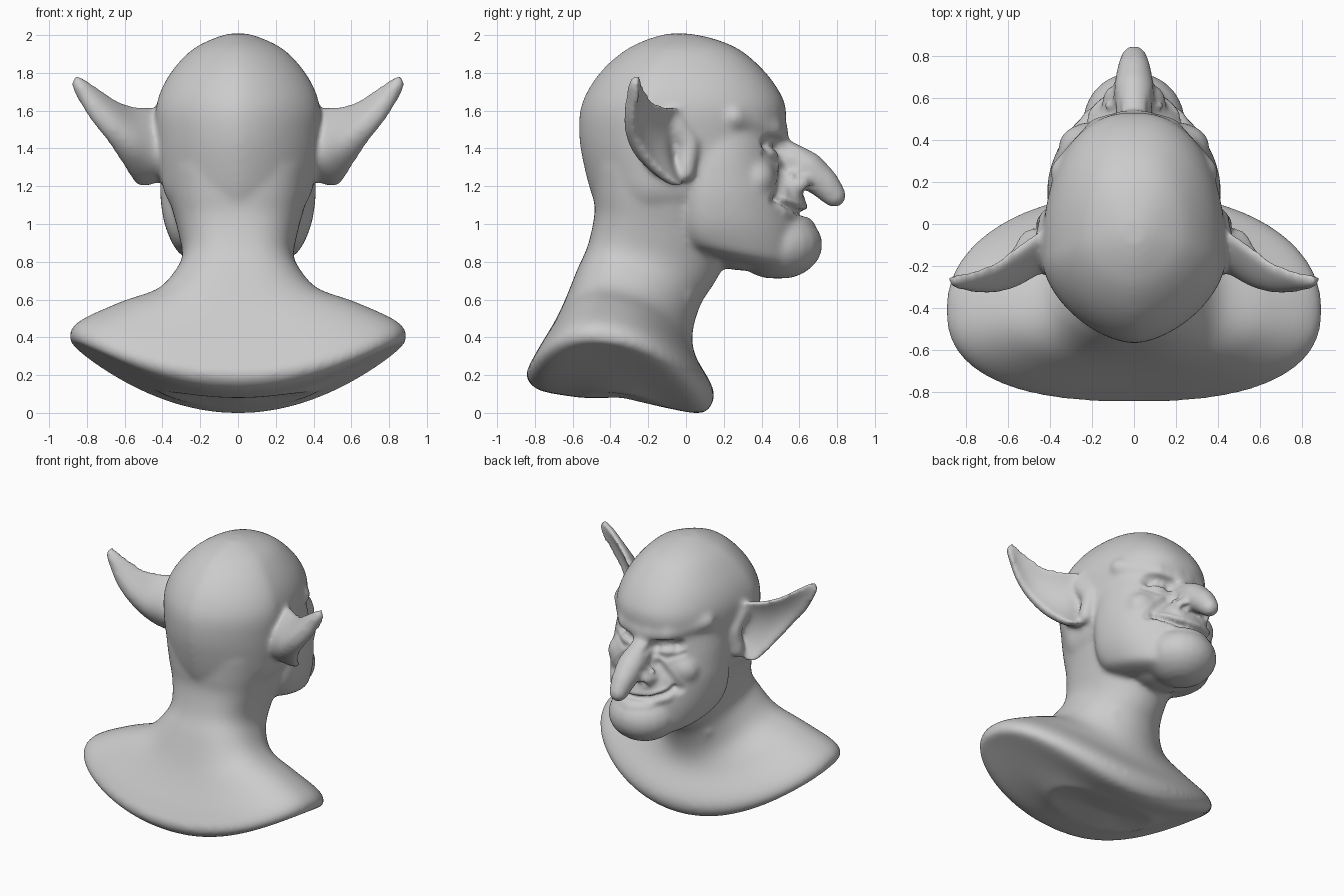
import bpy
import bmesh
import math
from mathutils import Vector

cube = bpy.data.objects.get("Cube")
if cube:
    bpy.data.objects.remove(cube, do_unlink=True)

skin = bpy.data.materials.new("grey_clay")
skin.use_nodes = True
GREY = (0.6, 0.6, 0.6, 1)
skin.diffuse_color = GREY
skin.node_tree.nodes["Principled BSDF"].inputs["Base Color"].default_value = GREY

bm = bmesh.new()


def spline(a, b, c, d, t):
    """Catmull-Rom point between b and c."""
    return (b * 2 + (c - a) * t + (a * 2 - b * 5 + c * 4 - d) * t ** 2
            + (b * 3 - a - c * 3 + d) * t ** 3) / 2


def skin_rings(rings):
    """Join closed rings with quads and close both ends with a fan."""
    rows = [[bm.verts.new(p) for p in r] for r in rings]
    n = len(rows[0])
    for a, b in zip(rows, rows[1:]):
        for i in range(n):
            j = (i + 1) % n
            bm.faces.new((a[i], a[j], b[j], b[i]))
    for row in (rows[0], rows[-1]):
        tip = bm.verts.new(sum((v.co for v in row), Vector()) / n)
        for i in range(n):
            bm.faces.new((tip, row[i], row[(i + 1) % n]))


def loft(rings, steps=5):
    """Skin rings along smooth curves."""
    last = len(rings) - 1
    smooth = []
    for i in range(last):
        four = [rings[max(0, min(last, i + k))] for k in (-1, 0, 1, 2)]
        for k in range(steps):
            smooth.append([spline(*p, k / steps) for p in zip(*four)])
    skin_rings(smooth + [rings[-1]])


def ring(z, w, back, mid, front, slope=0, lift=0, eb=2, ef=2, n=64):
    """Egg-shaped section: separate front and back depth, tilt and raised sides."""
    pts = []
    for i in range(n):
        a = math.tau * i / n
        c, s = math.cos(a), math.sin(a)
        e = ef if s > 0 else eb
        x = w * math.copysign(abs(c) ** (2 / e), c)
        d = abs(s) ** (2 / e) * ((front - mid) if s > 0 else (back - mid))
        pts.append(Vector((x, mid + d, z + slope * d + lift * (x / w) ** 2)))
    return pts


def ball(centre, radii, n=20, rows=11):
    x, y, z = centre
    rx, ry, rz = radii
    rings = []
    for k in range(1, rows):
        a = math.pi * k / rows
        w, d = rx * math.sin(a), ry * math.sin(a)
        rings.append(ring(z - rz * math.cos(a), w, y - d, y, y + d, n=n))
    for r in rings:
        for p in r:
            p.x += x
    skin_rings(rings)


def tube(points, steps=7):
    """Rounded limb through (x, y, z, radius) stations."""
    for a, b in zip(points, points[1:]):
        for k in range(steps + 1):
            p = Vector(a).lerp(Vector(b), k / steps)
            ball(p[:3], (p[3],) * 3)


# Shoulders and neck, from the underside upward
loft([ring(*r, eb=2.5, ef=2.1) for r in (
    (.05, .40, -.55, -.35, -.1, -.12, .05),
    (.06, .80, -.77, -.4, .08, -.14, .26),
    (.13, .89, -.845, -.4, .145, -.13, .25),
    (.22, .85, -.81, -.4, .135, -.14, .25),
    (.38, .63, -.71, -.36, .05, -.2, .19),
    (.50, .43, -.65, -.33, .035, -.22, .14),
    (.67, .33, -.575, -.27, .08, -.28, .07),
    (.80, .295, -.52, -.22, .16, -.27, .03),
    (.97, .32, -.485, -.18, .24, -.24),
    (1.15, .37, -.49, -.1, .30),
    (1.3, .39, -.50, -.1, .35))])

# Cranium
loft([ring(*r, eb=1.65, ef=2.3) for r in (
    (1.02, .30, -.45, -.18, .2),
    (1.15, .385, -.5, -.18, .38),
    (1.3, .415, -.54, -.18, .46),
    (1.45, .43, -.565, -.18, .51),
    (1.6, .435, -.56, -.17, .53),
    (1.72, .40, -.51, -.15, .48),
    (1.83, .33, -.425, -.12, .39),
    (1.92, .24, -.315, -.08, .28),
    (1.975, .135, -.2, -.05, .15),
    (2.003, .05, -.1, -.05, .02))])

# Jaw, face, chin, throat and muzzle
loft([ring(*r, eb=2.6) for r in (
    (.81, .20, .03, .2, .52, -.2),
    (.85, .31, -.03, .18, .60, -.2),
    (.92, .36, -.06, .15, .62, -.15),
    (1.02, .395, -.07, .15, .61, -.08),
    (1.15, .412, -.06, .15, .58),
    (1.25, .41, -.05, .15, .54),
    (1.36, .40, -.04, .15, .51),
    (1.50, .37, -.02, .15, .50))])
ball((0, .485, .885), (.245, .24, .185))
ball((0, .33, .86), (.22, .24, .115))
ball((0, .40, 1.1), (.26, .24, .14))

# Hooked nose
tube([(0, .43, 1.42, .07), (0, .54, 1.35, .085), (0, .64, 1.285, .098),
      (0, .73, 1.21, .083), (0, .785, 1.145, .065)])

for s in (1, -1):
    # Nostril wings, brow, cheekbone and neck muscle
    ball((s * .095, .57, 1.205), (.06, .09, .065))
    tube([(s * .03, .47, 1.485, .075), (s * .16, .435, 1.5, .075), (s * .33, .25, 1.56, .07)])
    ball((s * .22, .37, 1.23), (.14, .11, .12))
    tube([(s * .25, -.12, .92, .06), (s * .17, -.01, .62, .05), (s * .08, -.03, .4, .05)])

    # Ear root blending into the temple
    tube([(s * .40, -.06, 1.53, .07), (s * .40, .02, 1.42, .055), (s * .42, .0, 1.27, .05)])

    # Pointed ear: lower rim, upper rim and cup depth at each station
    cup = Vector((-.2, -.97, -.1))
    stations = (
        ((.42, .0, 1.22), (.36, .04, 1.58), .2),
        ((.53, -.03, 1.2), (.45, -.03, 1.61), .17),
        ((.605, -.15, 1.3), (.56, -.10, 1.62), .13),
        ((.69, -.24, 1.43), (.655, -.17, 1.655), .075),
        ((.785, -.26, 1.55), (.745, -.21, 1.715), .045),
        ((.86, -.24, 1.67), (.82, -.23, 1.765), .035),
        ((.89, -.24, 1.74), (.865, -.235, 1.79), .02))
    sections = []
    for low, high, depth in stations:
        low, high = Vector(low), Vector(high)
        inner, outer = [], []
        for k in range(13):
            t = k / 12
            bow = 4 * t * (1 - t) * depth
            base = low.lerp(high, t)
            inner.append(base + cup * (bow * .4))
            outer.append(base + cup * (bow + .045))
        sections.append([Vector((s * p.x, p.y, p.z)) for p in inner + outer[::-1]])
    loft(sections)

# Fuse the parts into one smooth skin
bmesh.ops.recalc_face_normals(bm, faces=bm.faces)
rough = bpy.data.meshes.new("rough_parts")
bm.to_mesh(rough)
bm.free()
bust = bpy.data.objects.new("bust", rough)
bpy.context.collection.objects.link(bust)
fuse = bust.modifiers.new("fuse", 'REMESH')
fuse.mode = 'VOXEL'
fuse.voxel_size = .014
soften = bust.modifiers.new("soften", 'SMOOTH')
soften.factor = .5
soften.iterations = 20
bpy.context.view_layer.update()
graph = bpy.context.evaluated_depsgraph_get()
mesh = bpy.data.meshes.new_from_object(bust.evaluated_get(graph))
bust.modifiers.clear()
bust.data = mesh
bpy.data.meshes.remove(rough)
mesh.name = "bust"

# Sculpted face strokes: path in (x, z), radius, height (negative carves)
strokes = (
    (((.11, 1.405), (.23, 1.42)), .06, -.035),                              # eye socket
    (((.15, 1.39), (.19, 1.395)), .045, .022),                              # eye
    (((.1, 1.385), (.17, 1.4), (.24, 1.41)), .018, -.014),                  # eyelid slit
    (((.1, 1.35), (.18, 1.325), (.27, 1.36)), .025, -.01),                  # eye bag
    (((.13, 1.28), (.2, 1.21), (.27, 1.12)), .045, -.022),                  # smile fold
    (((.0, 1.085), (.14, 1.095), (.22, 1.125)), .03, .01),                  # upper lip
    (((.0, 1.01), (.13, 1.02), (.22, 1.06)), .04, .01),                     # lower lip
    (((.0, 1.05), (.12, 1.057), (.2, 1.09), (.25, 1.13)), .025, -.032),     # mouth
    (((.08, 1.175), (.1, 1.17)), .03, -.025),                               # nostril
)


def gap(p, a, b):
    """Distance from p to the segment a-b."""
    ab = b - a
    t = max(0, min(1, (p - a).dot(ab) / ab.length_squared))
    return (p - a - ab * t).length


face = [(v, v.normal.copy(), Vector((abs(v.co.x), v.co.z))) for v in mesh.vertices
        if .2 < v.co.y < .7 and .9 < v.co.z < 1.6 and v.normal.y > .05]
for path, radius, height in strokes:
    path = [Vector(p) for p in path]
    for v, normal, p in face:
        d = min(gap(p, a, b) for a, b in zip(path, path[1:]))
        if d < radius:
            v.co += normal * height * (1 - (d / radius) ** 2) ** 2

# Settle on the ground
low = min(v.co.z for v in mesh.vertices)
for v in mesh.vertices:
    v.co.z -= low

mesh.materials.clear()
mesh.materials.append(skin)
for poly in mesh.polygons:
    poly.material_index = 0
    poly.use_smooth = True
polish = bust.modifiers.new("polish", 'SMOOTH')
polish.factor = .4
polish.iterations = 2
